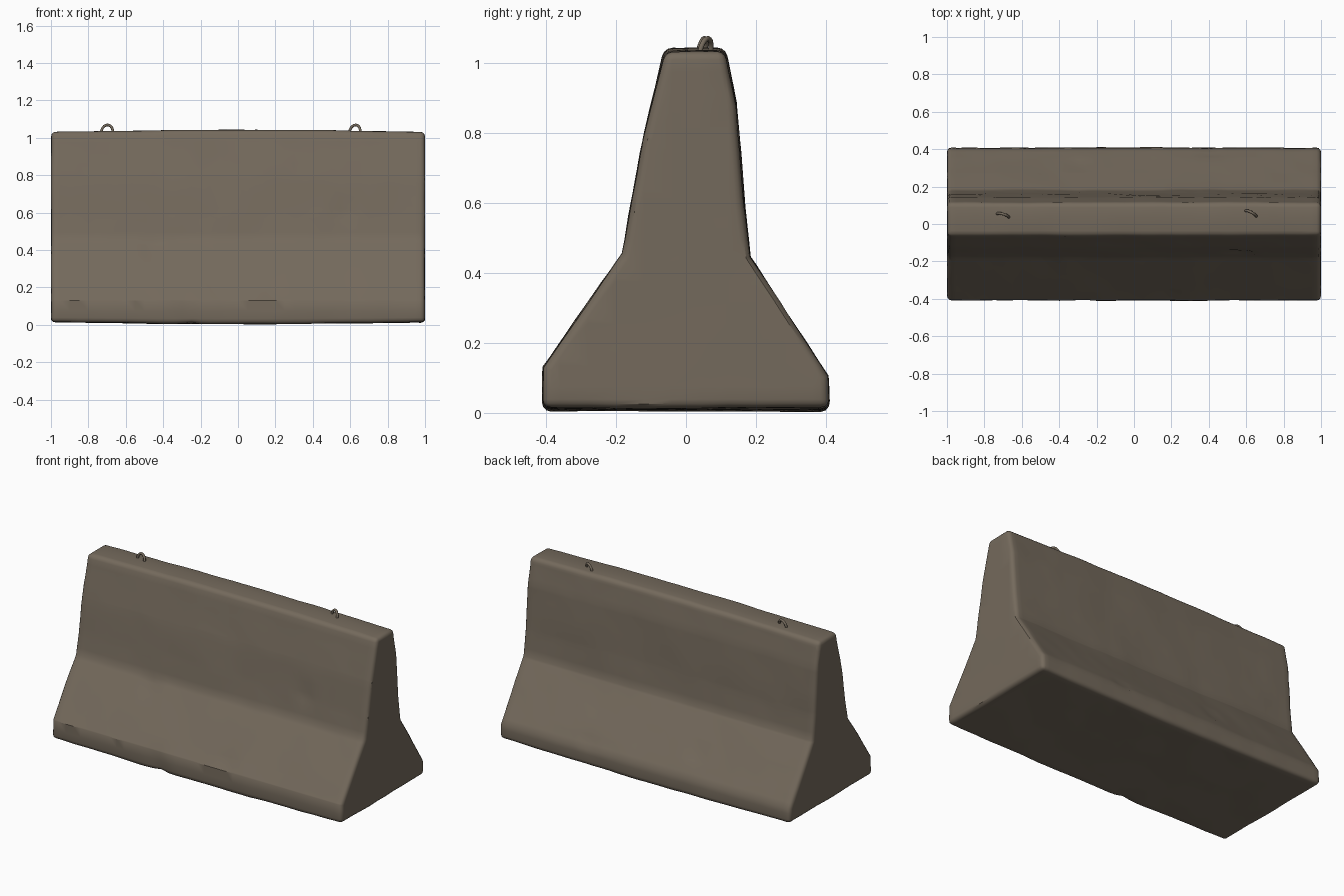
import bpy, bmesh, math
from mathutils import Vector, noise

if "Cube" in bpy.data.objects:
    bpy.data.objects.remove(bpy.data.objects["Cube"])

concrete = bpy.data.materials.new("weathered concrete")
concrete.diffuse_color = (0.175, 0.143, 0.107, 1)
concrete.use_nodes = True
concrete.node_tree.nodes["Principled BSDF"].inputs["Base Color"].default_value = concrete.diffuse_color


def smooth(obj, angle):
    bpy.ops.object.select_all(action='DESELECT')
    obj.select_set(True)
    bpy.context.view_layer.objects.active = obj
    bpy.ops.object.shade_smooth_by_angle(angle=math.radians(angle))


# Barrier body: cross-section (y, z) extruded along x
profile = [(-0.41, 0.02), (0.41, 0.02), (0.405, 0.11), (0.183, 0.45),
           (0.165, 0.60), (0.143, 0.88), (0.113, 1.038), (-0.062, 1.038),
           (-0.12, 0.79), (-0.158, 0.58), (-0.182, 0.46), (-0.408, 0.135)]
bm = bmesh.new()
cap = bm.faces.new([bm.verts.new((-1, y, z)) for y, z in profile])
ext = bmesh.ops.extrude_face_region(bm, geom=[cap])
for v in ext["geom"]:
    if isinstance(v, bmesh.types.BMVert):
        v.co.x = 1
bmesh.ops.recalc_face_normals(bm, faces=bm.faces)

# Worn, rounded edges
sharp = [e for e in bm.edges if e.calc_face_angle(0) > math.radians(50)]
bmesh.ops.bevel(bm, geom=sharp, offset=0.024, segments=3, profile=0.5,
                affect='EDGES', clamp_overlap=True)


# Grid cuts so that the surface can be weathered
def slices(axis, start, end, step):
    for i in range(int(round((end - start) / step)) + 1):
        co, no = Vector(), Vector()
        co[axis], no[axis] = start + i * step, 1
        bmesh.ops.bisect_plane(bm, geom=bm.verts[:] + bm.edges[:] + bm.faces[:],
                               plane_co=co, plane_no=no, dist=0.002)


slices(0, -0.95, 0.95, 0.05)
slices(2, 0.08, 0.98, 0.06)
slices(1, -0.36, 0.36, 0.08)
bm.normal_update()

# Crowned top, sagging base, gentle unevenness and a few chips
chips = [((-0.46, -0.22, 0.42), 0.012), ((0.57, -0.16, 0.60), 0.015),
         ((-0.28, -0.41, 0.10), 0.012), ((0.18, -0.38, 0.18), 0.010),
         ((-0.30, 0.32, 0.24), 0.012), ((0.40, 0.38, 0.14), 0.010),
         ((-0.25, -0.40, 0.03), 0.010)]
moves = []
for v in bm.verts:
    p = v.co
    d = 0.004 * noise.noise(p * 3.5) + 0.002 * noise.noise(p * 11)
    for centre, depth in chips:
        d -= depth * max(0, 1 - (p - Vector(centre)).length / 0.065)
    crown = 0.010 * math.cos(p.x * math.pi / 2)
    shift = crown if p.z > 0.5 else 0
    if p.z < 0.06:
        shift = -1.3 * crown * (1 - p.z / 0.08)
    moves.append(p + v.normal * d + Vector((0, 0, shift)))
for v, p in zip(bm.verts, moves):
    v.co = p
low = min(v.co.z for v in bm.verts)
for v in bm.verts:
    v.co.z -= min(low - 0.003, 0.006)
    v.co.x = max(-1, min(1, v.co.x))
mesh = bpy.data.meshes.new("barrier_body")
bm.to_mesh(mesh)
bm.free()
body = bpy.data.objects.new("barrier_body", mesh)
bpy.context.collection.objects.link(body)
mesh.materials.append(concrete)
smooth(body, 35)


# Lifting loops: bent bar swept along a slightly tilted arch
def lifting_loop(name, x, y, turn, lean):
    curve = bpy.data.curves.new(name, 'CURVE')
    curve.dimensions = '3D'
    curve.bevel_depth = 0.0075
    curve.bevel_resolution = 2
    spline = curve.splines.new('POLY')
    arch = [(-0.032, -0.03)]
    arch += [(-0.032 * math.cos(math.pi * i / 10),
              0.038 * math.sin(math.pi * i / 10)) for i in range(11)]
    arch += [(0.032, -0.03)]
    spline.points.add(len(arch) - 1)
    for pt, (a, h) in zip(spline.points, arch):
        pt.co = (a, 0, h, 1)
    tmp = bpy.data.objects.new(name, curve)
    bpy.context.collection.objects.link(tmp)
    bpy.context.view_layer.update()
    loop_mesh = bpy.data.meshes.new_from_object(
        tmp.evaluated_get(bpy.context.evaluated_depsgraph_get()))
    bpy.data.objects.remove(tmp)
    obj = bpy.data.objects.new(name, loop_mesh)
    bpy.context.collection.objects.link(obj)
    obj.location = (x, y, 1.032)
    obj.rotation_euler = (math.radians(lean), 0, math.radians(turn))
    loop_mesh.materials.clear()
    loop_mesh.materials.append(concrete)
    smooth(obj, 60)


lifting_loop("lifting_loop_left", -0.70, 0.045, -17, -12)
lifting_loop("lifting_loop_right", 0.625, 0.055, -28, -12)
